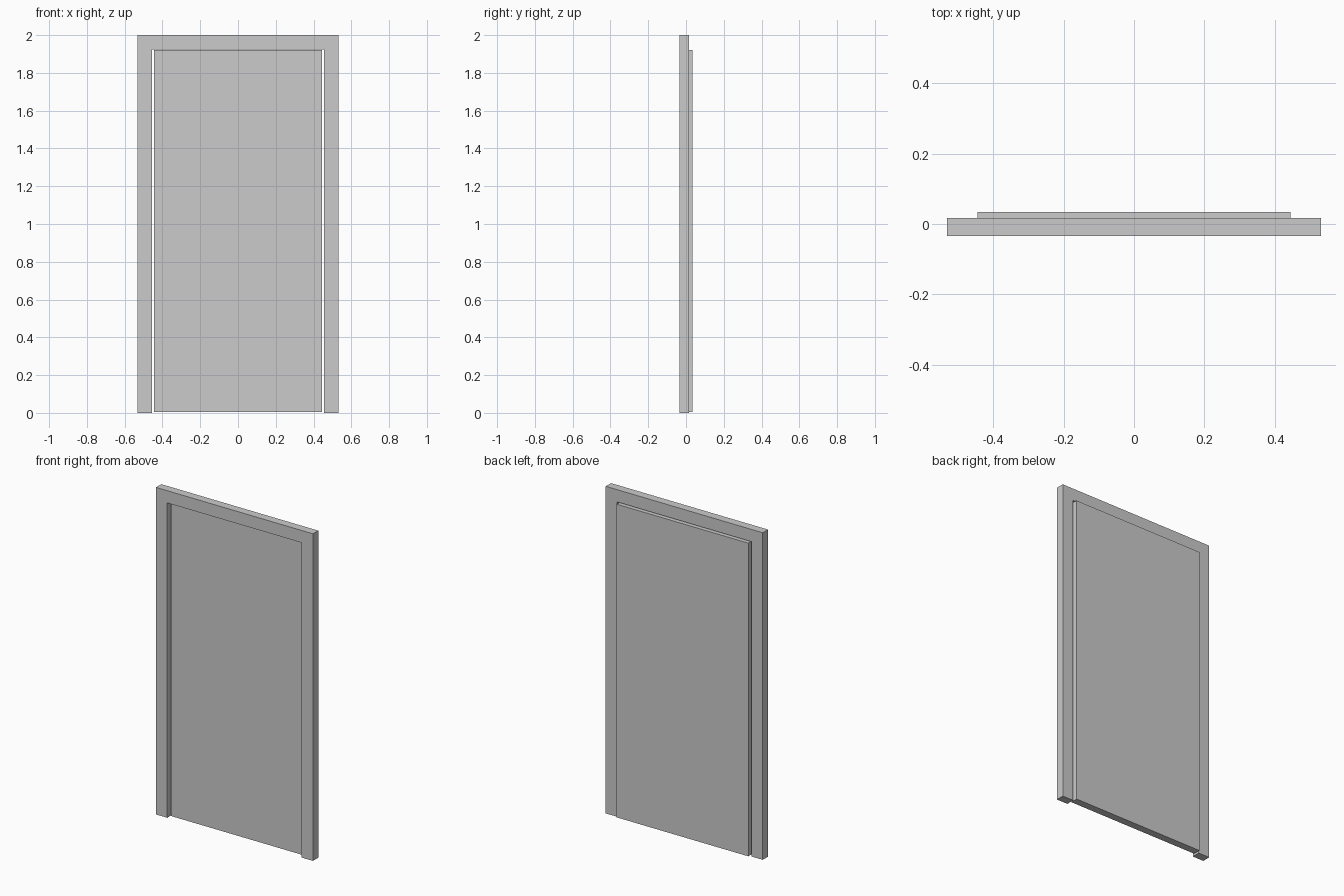
import bpy, bmesh

if "Cube" in bpy.data.objects:
    bpy.data.objects.remove(bpy.data.objects["Cube"])

FRONT, FRAME_BACK, BACK = -0.034, 0.017, 0.034
HALF_W, HEIGHT = 0.531, 2.0          # outer frame
OPEN_W, OPEN_H = 0.455, 1.925        # door opening
DOOR_W, DOOR_H = 0.445, 1.92         # door leaf


def extrude_profile(name, points, y0, y1):
    """Extrude an x/z outline from y0 to y1."""
    bm = bmesh.new()
    face = bm.faces.new([bm.verts.new((x, y0, z)) for x, z in points])
    ext = bmesh.ops.extrude_face_region(bm, geom=[face])
    verts = [g for g in ext["geom"] if isinstance(g, bmesh.types.BMVert)]
    bmesh.ops.translate(bm, verts=verts, vec=(0, y1 - y0, 0))
    bmesh.ops.recalc_face_normals(bm, faces=bm.faces)
    mesh = bpy.data.meshes.new(name)
    bm.to_mesh(mesh)
    bm.free()
    obj = bpy.data.objects.new(name, mesh)
    bpy.context.collection.objects.link(obj)
    return obj


# Frame: two jambs and a lintel as one upside-down U
right = [(OPEN_W, OPEN_H), (OPEN_W, 0), (HALF_W, 0), (HALF_W, HEIGHT)]
left = [(-x, z) for x, z in reversed(right)]
extrude_profile("door_frame", right + left, FRONT, FRAME_BACK)

# Door leaf: set back in the opening, standing proud of the frame's rear
extrude_profile("door_leaf",
                [(-DOOR_W, 0.005), (DOOR_W, 0.005), (DOOR_W, DOOR_H), (-DOOR_W, DOOR_H)],
                -0.012, BACK)
